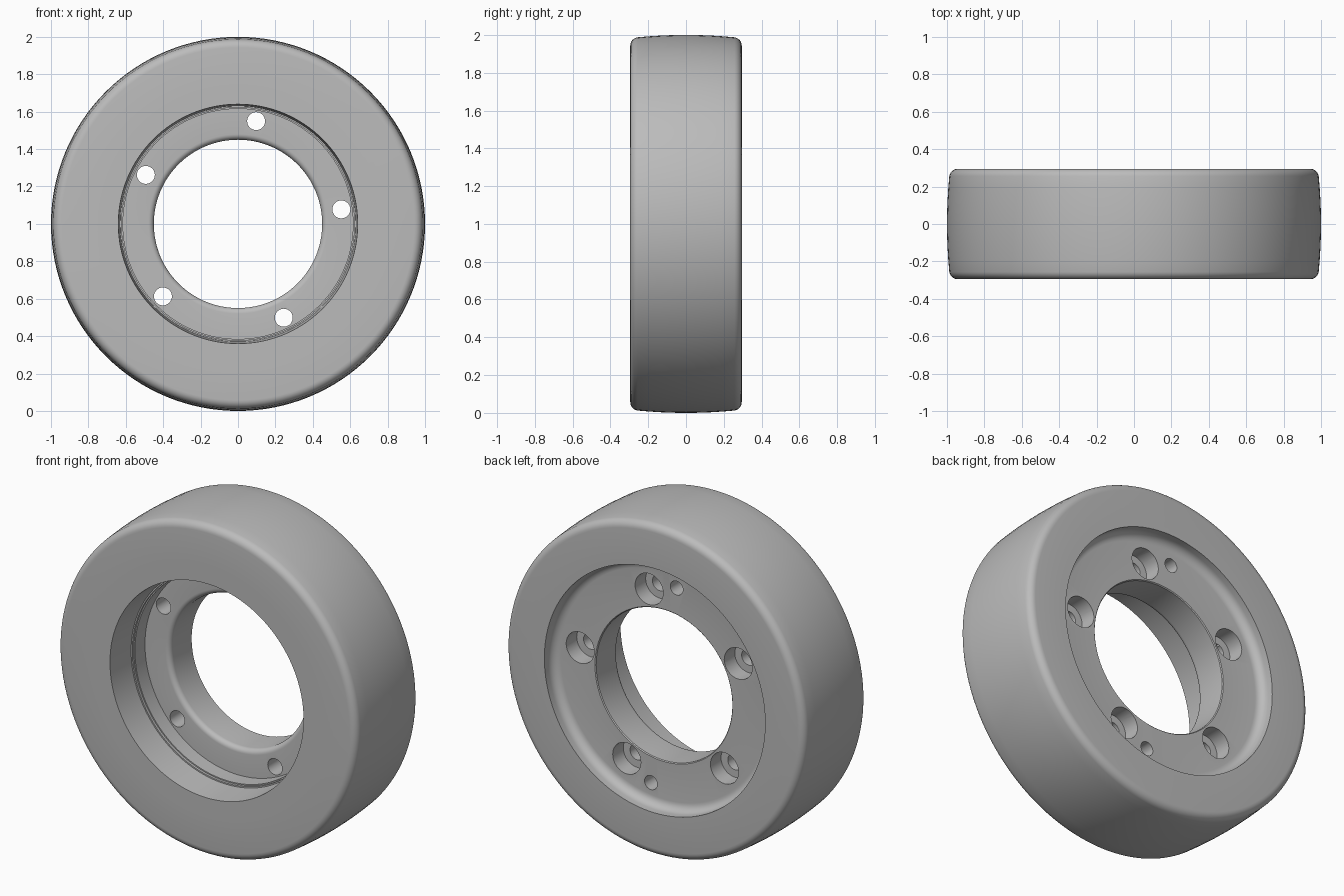
import bpy, bmesh, math
from mathutils import Matrix

if "Cube" in bpy.data.objects:
    bpy.data.objects.remove(bpy.data.objects["Cube"])

HALF = 0.295      # half of the wheel width
SEAM = 0.745      # radius where tyre meets hub

grey = bpy.data.materials.new("mid_grey")
grey.use_nodes = True
colour = (0.5, 0.5, 0.5, 1)
grey.diffuse_color = colour
grey.node_tree.nodes["Principled BSDF"].inputs["Base Color"].default_value = colour


def arc(r, y, radius, start, end, steps=6):
    """Profile points (radius, y) round a fillet centre."""
    angles = [math.radians(start + (end - start) * i / steps) for i in range(steps + 1)]
    return [(r + radius * math.cos(a), y + radius * math.sin(a)) for a in angles]


def make_object(name, bm):
    bmesh.ops.recalc_face_normals(bm, faces=bm.faces)
    mesh = bpy.data.meshes.new(name)
    bm.to_mesh(mesh)
    bm.free()
    mesh.materials.append(grey)
    obj = bpy.data.objects.new(name, mesh)
    bpy.context.collection.objects.link(obj)
    return obj


def lathe(name, profile, segments=128):
    """Revolve a closed (radius, y) profile about the wheel axis."""
    bm = bmesh.new()
    rings = []
    for i in range(segments):
        a = math.tau * i / segments
        rings.append([bm.verts.new((r * math.cos(a), y, 1 + r * math.sin(a))) for r, y in profile])
    count = len(profile)
    for i in range(segments):
        a, b = rings[i], rings[(i + 1) % segments]
        for j in range(count):
            k = (j + 1) % count
            bm.faces.new((a[j], a[k], b[k], b[j]))
    return make_object(name, bm)


def drill(target, angle, distance, radius, front, back):
    """Cut a round hole along y between two depths."""
    bm = bmesh.new()
    a = math.radians(angle)
    place = Matrix.Translation((distance * math.cos(a), (front + back) / 2, 1 + distance * math.sin(a)))
    bmesh.ops.create_cone(bm, cap_ends=True, segments=32, radius1=radius, radius2=radius,
                          depth=back - front, matrix=place @ Matrix.Rotation(math.pi / 2, 4, "X"))
    cutter = make_object("hole_cutter", bm)
    mod = target.modifiers.new("hole", "BOOLEAN")
    mod.operation = "DIFFERENCE"
    mod.solver = "EXACT"
    mod.object = cutter
    bpy.context.view_layer.objects.active = target
    bpy.ops.object.modifier_apply(modifier=mod.name)
    bpy.data.objects.remove(cutter)


# Tyre: crowned tread with rounded shoulders
shoulder = arc(0.943, HALF - 0.045, 0.045, 90, 8)
crown = [(1 - 0.012 * (y / 0.25) ** 2, y) for y in (0.19, 0.13, 0.065)]
half = shoulder + crown
tyre = lathe("tyre", [(SEAM, HALF)] + half + [(1, 0)]
             + [(r, -y) for r, y in reversed(half)] + [(SEAM, -HALF)])

# Hub: deep front well, web with a bore, shallow filleted back recess
hub = lathe("hub", [(SEAM, -HALF), (0.64, -HALF), (0.63, -0.11), (0.622, -0.11),
                    (0.622, -0.095), (0.615, -0.095), (0.615, 0.0)]
            + arc(0.48, 0.03, 0.03, 270, 180)
            + [(0.45, 0.205), (0.455, 0.21)]
            + arc(0.68, 0.26, 0.05, 270, 360)
            + [(0.73, HALF), (SEAM, HALF)])

# Five counterbored bolt holes
for i in range(5):
    angle = 8 + 72 * i
    drill(hub, angle, 0.558, 0.048, -0.1, 0.4)
    drill(hub, angle, 0.558, 0.093, 0.11, 0.4)

# Two blind pin holes in the back
for angle in (98, 278):
    drill(hub, angle, 0.61, 0.042, 0.1, 0.4)

# Smooth shading with crisp edges
for obj in (tyre, hub):
    bpy.ops.object.select_all(action="DESELECT")
    obj.select_set(True)
    bpy.context.view_layer.objects.active = obj
    bpy.ops.object.shade_smooth_by_angle(angle=math.radians(30))
